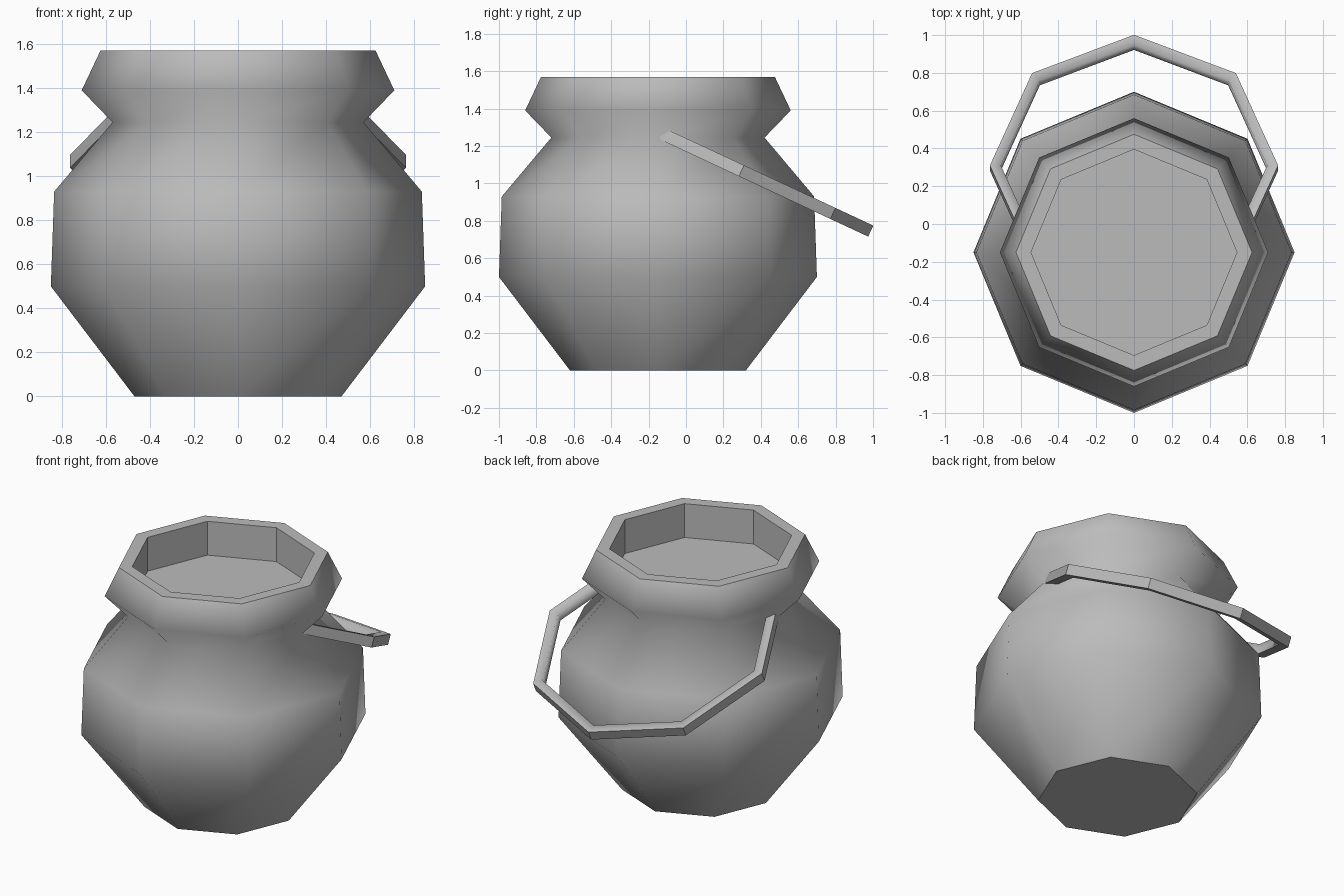
import bpy, bmesh
from math import sin, cos, pi, radians
from mathutils import Matrix

cube = bpy.data.objects.get("Cube")
if cube:
    bpy.data.objects.remove(cube)

SIDES = 8
POT_Y = -0.15

# One plain grey for everything
GREY = (0.5, 0.5, 0.5, 1)
grey = bpy.data.materials.new("plain_grey")
grey.use_nodes = True
grey.diffuse_color = GREY
grey.node_tree.nodes["Principled BSDF"].inputs["Base Color"].default_value = GREY


def finish(bm, name):
    """Turn a bmesh into a named object with the grey material."""
    bmesh.ops.recalc_face_normals(bm, faces=bm.faces)
    mesh = bpy.data.meshes.new(name)
    bm.to_mesh(mesh)
    bm.free()
    mesh.materials.append(grey)
    obj = bpy.data.objects.new(name, mesh)
    bpy.context.collection.objects.link(obj)
    return obj


def bridge(bm, a, b, closed=True):
    """Join two equal rows of vertices with quads."""
    n = len(a)
    return [bm.faces.new((a[i], a[(i + 1) % n], b[(i + 1) % n], b[i]))
            for i in range(n if closed else n - 1)]


# Pot: octagonal lathe, smooth outside, flat rim, inner wall and base
outer = [(0.47, 0), (0.85, 0.5), (0.835, 0.93), (0.57, 1.245),
         (0.71, 1.39), (0.625, 1.57)]
inner = [(0.545, 1.57), (0.545, 1.35)]
bm = bmesh.new()
rings = []
for r, z in outer + inner:
    rings.append([bm.verts.new((r * cos(2 * pi * i / SIDES),
                                r * sin(2 * pi * i / SIDES) + POT_Y, z))
                  for i in range(SIDES)])
for k in range(len(rings) - 1):
    for f in bridge(bm, rings[k], rings[k + 1]):
        f.smooth = k < len(outer) - 1
bm.faces.new(rings[0])
bm.faces.new(rings[-1])
for e in bm.edges:
    e.smooth = all(f.smooth for f in e.link_faces)
finish(bm, "pot")

# Handle: part of an octagonal hoop with a square section, hung backwards
RADIUS, WIDTH, THICK = 0.763, 0.058, 0.065
hang = Matrix.Translation((0, 0.31, 1.097)) @ Matrix.Rotation(radians(-25), 4, 'X')
section = [(RADIUS, 0), (RADIUS - WIDTH, 0),
           (RADIUS - WIDTH, -THICK), (RADIUS, -THICK)]
bm = bmesh.new()
stations = []
for step in range(-1, 6):
    a = step * pi / 4
    stations.append([bm.verts.new(hang @ Matrix.Rotation(a, 4, 'Z')
                                  @ Matrix.Translation((r, 0, h)).to_translation())
                     for r, h in section])
for a, b in zip(stations, stations[1:]):
    for i, f in enumerate(bridge(bm, a, b)):
        f.smooth = i < 2          # top and inner faces blend together
bm.faces.new(stations[0])
bm.faces.new(stations[-1])
for e in bm.edges:
    e.smooth = all(f.smooth for f in e.link_faces)
finish(bm, "handle")
